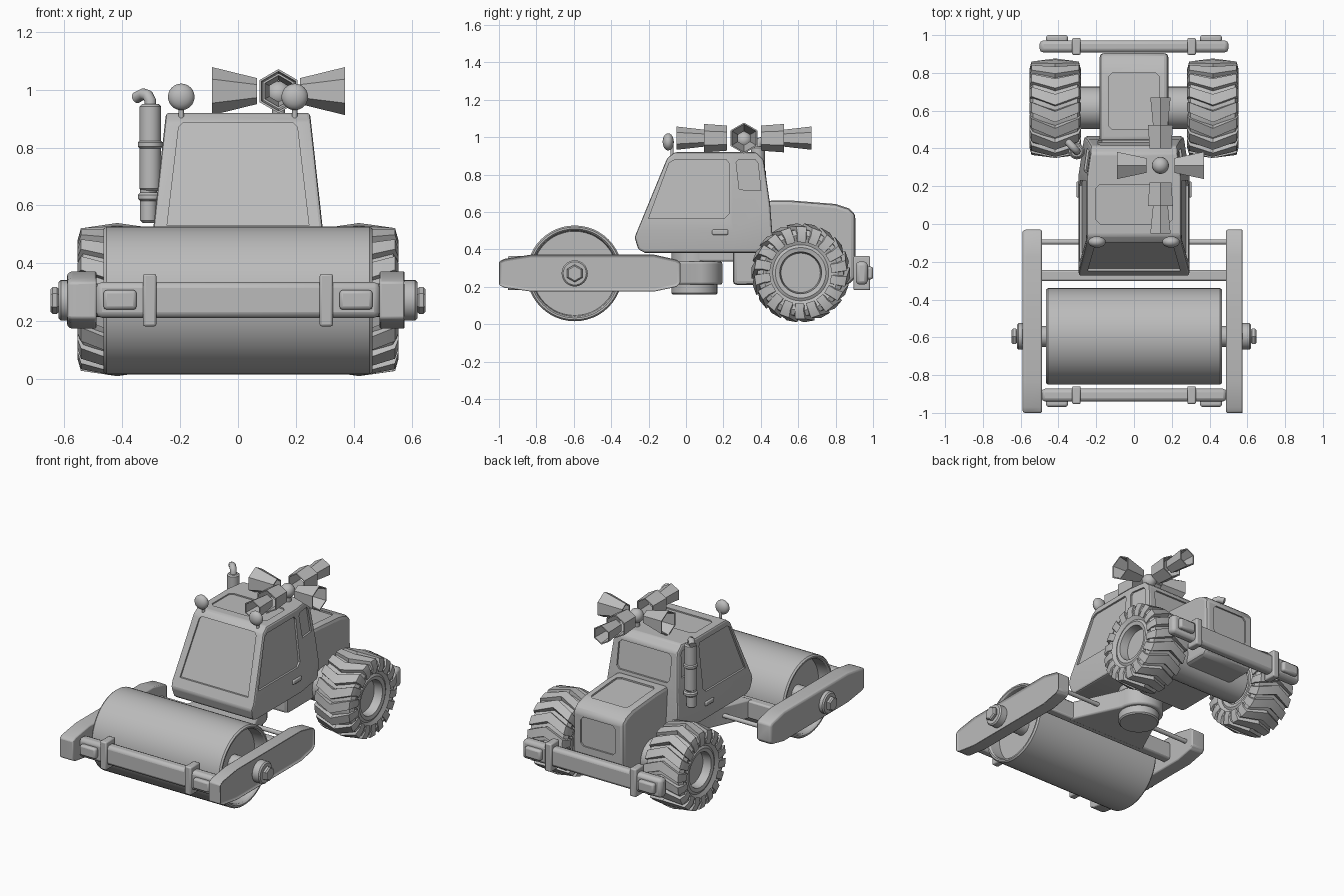
import bpy, bmesh
from math import pi, cos, sin, radians
from mathutils import Vector

if "Cube" in bpy.data.objects:
    bpy.data.objects.remove(bpy.data.objects["Cube"])

GREY = (0.5, 0.5, 0.5, 1)
mat = bpy.data.materials.new("plain grey")
mat.use_nodes = True
mat.diffuse_color = GREY
mat.node_tree.nodes["Principled BSDF"].inputs["Base Color"].default_value = GREY


def smooth(ob):
    bpy.ops.object.select_all(action='DESELECT')
    ob.select_set(True)
    bpy.context.view_layer.objects.active = ob
    bpy.ops.object.shade_smooth_by_angle(angle=radians(32))


def finish(name, bm, bevel=0, segs=2):
    bmesh.ops.remove_doubles(bm, verts=bm.verts, dist=1e-5)
    bmesh.ops.recalc_face_normals(bm, faces=bm.faces)
    me = bpy.data.meshes.new(name)
    bm.to_mesh(me)
    bm.free()
    me.materials.append(mat)
    ob = bpy.data.objects.new(name, me)
    bpy.context.collection.objects.link(ob)
    if bevel:
        m = ob.modifiers.new("bevel", 'BEVEL')
        m.width, m.segments, m.limit_method = bevel, segs, 'ANGLE'
    smooth(ob)
    return ob


def bridge(bm, la, lb):
    """Solid between two matching point loops."""
    a, b = [bm.verts.new(p) for p in la], [bm.verts.new(p) for p in lb]
    n = len(a)
    for i in range(n):
        j = (i + 1) % n
        bm.faces.new((a[i], a[j], b[j], b[i]))
    bm.faces.new(a)
    return bm.faces.new(b)


def prism_x(name, pts, x0, x1, bevel=0):
    bm = bmesh.new()
    bridge(bm, [(x0, y, z) for y, z in pts], [(x1, y, z) for y, z in pts])
    return finish(name, bm, bevel)


def box(name, x0, x1, y0, y1, z0, z1, bevel=0):
    return prism_x(name, [(y0, z0), (y1, z0), (y1, z1), (y0, z1)], x0, x1, bevel)


def lathe(name, prof, origin, axis=(0, 0, 1), segs=32, phase=0):
    """Turn (radius, height) points about an axis."""
    bm = bmesh.new()
    q = Vector((0, 0, 1)).rotation_difference(Vector(axis))
    rings = []
    for r, h in prof:
        angles = [phase + 2 * pi * k / segs for k in range(segs)]
        rings.append([bm.verts.new(Vector(origin) + q @ Vector((r * cos(a), r * sin(a), h))) for a in angles])
    for a, b in zip(rings, rings[1:]):
        for i in range(segs):
            j = (i + 1) % segs
            bm.faces.new((a[i], a[j], b[j], b[i]))
    return finish(name, bm)


def cylinder(name, r, length, origin, axis=(0, 0, 1), segs=32, c=0.008):
    prof = [(0, 0), (r - c, 0), (r, c), (r, length - c), (r - c, length), (0, length)]
    return lathe(name, prof, origin, axis, segs)


def recess(ob, pts, surf, depth=0.012):
    """Cut a panel into a surface; surf(u, v, d) lifts a point by d."""
    bm = bmesh.new()
    bridge(bm, [surf(u, v, -depth) for u, v in pts], [surf(u, v, 0.05) for u, v in pts])
    cutter = finish("panel_cutter", bm)
    cutter.hide_render = True
    m = ob.modifiers.new("panel", 'BOOLEAN')
    m.operation, m.object, m.solver = 'DIFFERENCE', cutter, 'EXACT'
    me = bpy.data.meshes.new_from_object(ob.evaluated_get(bpy.context.evaluated_depsgraph_get()))
    ob.modifiers.clear()
    ob.data = me
    bpy.data.objects.remove(cutter)
    smooth(ob)


def frame(w0, w1, h0, h1, c=0.02):
    """Rectangle with clipped corners."""
    return [(w0 + c, h0), (w1 - c, h0), (w1, h0 + c), (w1, h1 - c),
            (w1 - c, h1), (w0 + c, h1), (w0, h1 - c), (w0, h0 + c)]


# Roller drum with recessed ends
half = [(0, .38), (.225, .38), (.23, .455), (.238, .465), (.248, .465), (.256, .455)]
lathe("roller_drum", [(r, -h) for r, h in half] + half[::-1], (0, -.595, .272), (1, 0, 0), 48)
cylinder("drum_axle", .055, 1.0, (-.5, -.595, .272), (1, 0, 0))

# Drum frame: side arms, hubs and cross members
arm = [(-1, .21), (-.97, .195), (-.83, .175), (-.17, .175), (-.05, .2), (-.03, .22),
       (-.03, .33), (-.05, .345), (-.17, .372), (-.83, .372), (-.97, .35), (-1, .335)]
for s, side in ((1, "left"), (-1, "right")):
    bm = bmesh.new()
    outer = bridge(bm, [(s * .488, y, z) for y, z in arm], [(s * .578, y, z) for y, z in arm])
    bmesh.ops.inset_region(bm, faces=[outer], thickness=.055, depth=0)
    bmesh.ops.inset_region(bm, faces=[outer], thickness=.008, depth=-.012)
    finish(side + "_drum_arm", bm, .018)
    cylinder(side + "_drum_hub", .07, .06, (s * .56, -.595, .272), (s, 0, 0))
    cylinder(side + "_drum_bolt", .047, .03, (s * .618, -.595, .272), (s, 0, 0), 6)
box("rear_drum_beam", -.5, .5, -.302, -.243, .215, .33, .01)
cylinder("drum_frame_rod", .014, 1, (-.5, -.095, .272), (1, 0, 0), 16, .002)


# Front and rear bumpers with clamps and lamps
def bumper(name, y0, y1, w, d):
    box(name + "_bumper", -w, w, y0, y1, .212, .335, .02)
    face = y1 if d > 0 else y0
    for s, side in ((1, "left"), (-1, "right")):
        box(f"{name}_{side}_clamp", s * .282, s * .328, y0 - .013, y1 + .013, .182, .364, .008)
        box(f"{name}_{side}_lamp", s * .35, s * .465, face - d * .01, face + d * .028, .24, .308, .012)


bumper("front", -.94, -.872, .49, -1)
bumper("rear", .908, .972, .5, 1)

# Pivot and drawbar plate
yoke = [(-.29, -.27), (.29, -.27)]
yoke += [(.145 * cos(radians(a)), .05 + .145 * sin(radians(a))) for a in range(0, 181, 12)]
bm = bmesh.new()
bridge(bm, [(x, y, .212) for x, y in yoke], [(x, y, .335) for x, y in yoke])
finish("drawbar_plate", bm, .01)
cylinder("pivot_post", .123, .235, (0, .045, .158))
box("pivot_link", -.12, .12, .05, .32, .335, .4, .01)

# Hood and chassis
hood_line = [(.25, .21), (.87, .21), (.905, .25), (.905, .59), (.87, .62),
             (.8, .643), (.56, .662), (.44, .662), (.25, .5)]
hood = prism_x("engine_hood", hood_line, -.182, .182, .022)


def hood_top(x, y, d):
    return (x, y, (.662 - .079 * max(0, y - .56) - .25 * max(0, y - .8)) + d)


recess(hood, frame(-.135, .135, .5, .8), hood_top, .01)
recess(hood, frame(-.125, .125, .37, .56), lambda x, z, d: (x, .905 + d, z), .01)
cylinder("rear_axle", .112, .6, (-.3, .615, .275), (1, 0, 0))


# Cab with tapered sides and recessed windows
def width(y, z):
    return .295 - .11 * max(0, z - .5) - .1 * max(0, .5 - z) - .15 * max(0, y - .25)


cab_line = [(-.255, .4), (-.22, .382), (.455, .382), (.468, .4), (.45, .64), (.415, .88),
            (.375, .92), (-.06, .92), (-.1, .89), (-.275, .465)]
bm = bmesh.new()
bridge(bm, [(-1, y, z) for y, z in cab_line], [(1, y, z) for y, z in cab_line])
for co, no in (((0, 0, .5), (0, 0, 1)), ((0, .25, 0), (0, 1, 0))):
    bmesh.ops.bisect_plane(bm, geom=bm.verts[:] + bm.edges[:] + bm.faces[:], plane_co=co, plane_no=no)
for v in bm.verts:
    v.co.x *= width(v.co.y, v.co.z)
cab = finish("cab", bm, .016)
door = [(-.2, .565), (.205, .565), (.23, .59), (.23, .86), (.215, .88), (-.06, .88), (-.09, .862)]
quarter = [(.285, .72), (.4, .715), (.385, .86), (.37, .88), (.28, .88), (.268, .865)]
for s in (1, -1):
    for pts in (door, quarter):
        recess(cab, pts, lambda y, z, d: (s * (width(y, z) + d), y, z))
    box("door_handle", s * .28, s * .304, .14, .225, .478, .506, .006)
screen = [(-.245, .53), (.245, .53), (.205, .87), (.19, .885), (-.19, .885), (-.205, .87)]
recess(cab, screen, lambda x, z, d: (x, -.275 + (z - .465) * .412 - d, z))
recess(cab, frame(-.19, .19, .68, .86), lambda x, z, d: (x, .415 + (.88 - z) * .146 + d, z))
recess(cab, frame(-.2, .2, 0, .21), lambda x, y, d: (x, y, .92 + d), .008)

# Rear wheels with chevron lugs
tread = [(-.137, .205), (-.125, .248), (0, .265), (.125, .248), (.137, .205)]
tyre = [(0, .06), (.105, .06), (.112, .115), (.135, .12), (.15, .112), (.2, .132), (.23, .118)]
LUGS = 18
for s, side in ((1, "left"), (-1, "right")):
    cx, cy, cz = s * .4175, .613, .275
    lathe(side + "_tyre", [(r, -h) for r, h in tyre] + [(.238, 0)] + tyre[::-1], (cx, cy, cz), (1, 0, 0), 48)
    bm = bmesh.new()
    for k in range(LUGS):
        rows = []
        for x, r in tread:
            mid = 2 * pi * k / LUGS - .19 * abs(x) / .125
            corners = ((mid - .14, r - .04), (mid - .11, r), (mid + .11, r), (mid + .14, r - .04))
            rows.append([bm.verts.new((cx + x * (.97 if q < r else 1), cy + q * cos(a), cz + q * sin(a)))
                         for a, q in corners])
        for a, b in zip(rows, rows[1:]):
            for i in range(4):
                j = (i + 1) % 4
                bm.faces.new((a[i], a[j], b[j], b[i]))
        bm.faces.new(rows[0])
        bm.faces.new(rows[-1])
    finish(side + "_tyre_lugs", bm)

# Exhaust stack with collars and bent outlet
EX, EY = -.303, .385
cylinder("exhaust_lower", .029, .2, (EX - .006, EY, .54), segs=20)
cylinder("exhaust_muffler", .037, .3, (EX, EY, .65), segs=20)
for z in (.615, .795):
    cylinder("exhaust_collar", .043, .03, (EX, EY, z), segs=20)
cu = bpy.data.curves.new("exhaust_outlet", 'CURVE')
cu.dimensions, cu.bevel_depth, cu.bevel_resolution, cu.use_fill_caps = '3D', .02, 3, True
sp = cu.splines.new('POLY')
path = [(0, .93), (0, .962), (.012, .98), (.032, .985), (.065, .972)]
sp.points.add(len(path) - 1)
for p, (t, z) in zip(sp.points, path):
    p.co = (EX - t * .75, EY + t * .8, z, 1)
cu.materials.append(mat)
bpy.context.collection.objects.link(bpy.data.objects.new("exhaust_outlet", cu))

# Roof lamps on short stems
for s, side in ((1, "left"), (-1, "right")):
    lamp = [(.046 * sin(pi * k / 10), -.03 * cos(pi * k / 10)) for k in range(11)]
    lathe(side + "_roof_lamp", lamp, (s * .196, -.095, .975), (0, 1, 0), 24)
    cylinder(side + "_lamp_stem", .009, .07, (s * .196, -.075, .9), segs=12, c=.002)


# Roof horn cluster: hexagonal open tubes around a central knob
def horn(name, axis, start, length, r0, r1):
    prof = [(r0, 0), (r1, length), (r1 - .008, length), (r0 - .008, 0), (r0, 0)]
    origin = Vector((.14, .31, .995)) + Vector(axis) * start
    lathe(name, prof, origin, axis, 6, pi / 2 if axis[1] else 0)


for s in (1, -1):
    horn("side_horn", (s, 0, 0), .075, .155, .045, .083)
    horn("horn_sleeve", (0, s, 0), .09, .125, .067, .076)
    horn("long_horn", (0, s, 0), .21, .15, .045, .062)
ball = [(.045 * sin(pi * k / 10), -.045 * cos(pi * k / 10)) for k in range(11)]
lathe("horn_knob", ball, (.14, .31, .985), segs=20)
cylinder("horn_stem", .022, .08, (.14, .31, .9), segs=16, c=.004)
